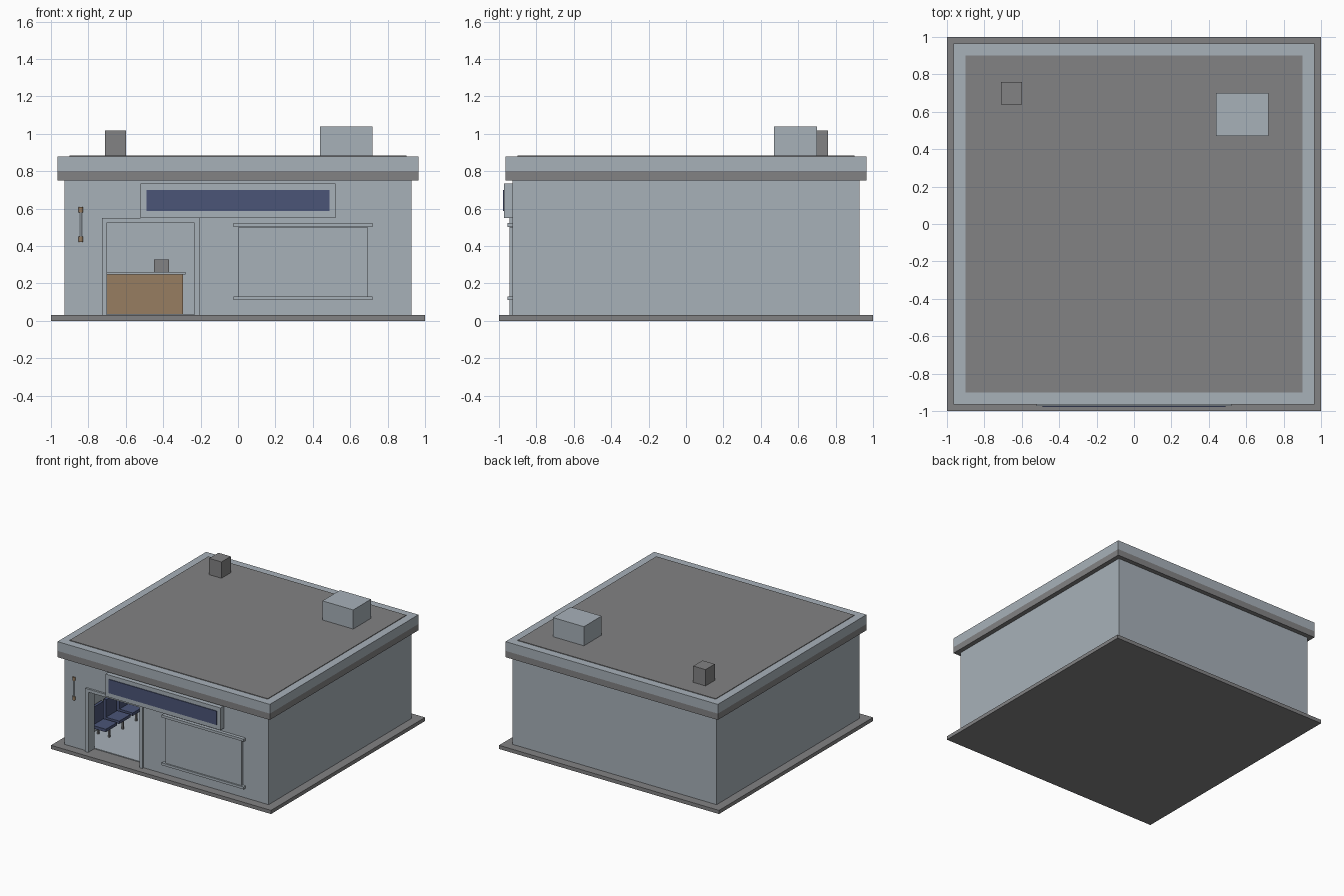
import bpy, bmesh, math
from mathutils import Vector

if "Cube" in bpy.data.objects:
    bpy.data.objects.remove(bpy.data.objects["Cube"])


def material(name, rgb):
    m = bpy.data.materials.new(name)
    m.diffuse_color = (*rgb, 1)
    m.use_nodes = True
    m.node_tree.nodes["Principled BSDF"].inputs["Base Color"].default_value = m.diffuse_color
    return m


PALE = material("pale blue grey", (0.39, 0.44, 0.485))
GREY = material("mid grey", (0.225, 0.225, 0.23))
BLUE = material("navy blue", (0.07, 0.09, 0.185))
WOOD = material("brown wood", (0.31, 0.205, 0.12))


def finish(name, bm, mat):
    bmesh.ops.recalc_face_normals(bm, faces=bm.faces)
    me = bpy.data.meshes.new(name)
    bm.to_mesh(me)
    bm.free()
    me.materials.append(mat)
    ob = bpy.data.objects.new(name, me)
    bpy.context.scene.collection.objects.link(ob)
    return ob


def extrude(name, points, direction, mat):
    """Closed outline pushed along a direction."""
    bm = bmesh.new()
    face = bm.faces.new([bm.verts.new(p) for p in points])
    res = bmesh.ops.extrude_face_region(bm, geom=[face])
    moved = [v for v in res["geom"] if isinstance(v, bmesh.types.BMVert)]
    bmesh.ops.translate(bm, verts=moved, vec=Vector(direction))
    return finish(name, bm, mat)


def box(name, x, y, z, mat):
    pts = [(x[0], y[0], z[0]), (x[1], y[0], z[0]), (x[1], y[1], z[0]), (x[0], y[1], z[0])]
    return extrude(name, pts, (0, 0, z[1] - z[0]), mat)


def cylinder(name, cx, cy, z, r, mat, sides=16):
    pts = [(cx + r * math.cos(2 * math.pi * i / sides),
            cy + r * math.sin(2 * math.pi * i / sides), z[0]) for i in range(sides)]
    ob = extrude(name, pts, (0, 0, z[1] - z[0]), mat)
    for p in ob.data.polygons:
        p.use_smooth = abs(p.normal.z) < 0.5
    for e in ob.data.edges:
        a, b = (ob.data.vertices[i].co.z for i in e.vertices)
        e.use_edge_sharp = abs(a - b) < 1e-6
    return ob


W, I = 0.928, 0.865          # outer and inner wall faces
DL, DR, DT = -0.70, -0.235, 0.525   # door opening

# Base slab and interior floor
box("base_slab", (-1, 1), (-1, 1), (0, 0.03), GREY)
box("shop_floor", (-I, I), (-I, I), (0.03, 0.036), PALE)

# Side and back walls in one U shaped plan
plan = [(-W, -I), (-W, W), (W, W), (W, -I), (I, -I), (I, I), (-I, I), (-I, -I)]
extrude("side_and_back_walls", [(x, y, 0.03) for x, y in plan], (0, 0, 0.72), PALE)

# Front wall with the doorway left open
elev = [(-W, 0.03), (-W, 0.75), (W, 0.75), (W, 0.03), (DR, 0.03), (DR, DT), (DL, DT), (DL, 0.03)]
extrude("front_wall", [(x, -W, z) for x, z in elev], (0, W - I, 0), PALE)

# Door frame
frame = [(-0.728, 0.03), (-0.728, 0.55), (-0.207, 0.55), (-0.207, 0.03),
         (DR, 0.03), (DR, DT), (DL, DT), (DL, 0.03)]
extrude("door_frame", [(x, -0.944, z) for x, z in frame], (0, 0.016, 0), PALE)

# Window pane with sill and head
box("window_pane", (0, 0.695), (-0.944, -W), (0.13, 0.50), PALE)
for name, z in (("window_sill", (0.11, 0.13)), ("window_head", (0.502, 0.523))):
    box(name, (-0.025, 0.72), (-0.955, -W), z, PALE)

# Blank sign board
box("sign_board", (-0.522, 0.522), (-0.973, -W), (0.55, 0.733), PALE)
box("sign_panel", (-0.49, 0.49), (-0.979, -0.973), (0.587, 0.70), BLUE)

# Striped pole bracket beside the door
cylinder("pole_tube", -0.84, -0.93, (0.45, 0.582), 0.006, PALE)
for name, z in (("pole_bottom_cap", (0.42, 0.45)), ("pole_top_cap", (0.58, 0.608))):
    cylinder(name, -0.84, -0.93, z, 0.012, WOOD)

# Roof: fascia, parapet and deck
R = 0.965
box("roof_fascia", (-R, R), (-R, R), (0.75, 0.802), GREY)
box("roof_parapet", (-R, R), (-R, R), (0.802, 0.878), PALE)
box("roof_deck", (-0.9, 0.9), (-0.9, 0.9), (0.878, 0.883), GREY)
box("air_conditioner", (0.438, 0.718), (0.47, 0.70), (0.88, 1.04), PALE)
box("roof_vent", (-0.71, -0.598), (0.64, 0.76), (0.88, 1.017), GREY)

# Reception counter and till
box("counter_body", (-0.86, -0.295), (0.60, 0.76), (0.036, 0.248), WOOD)
box("counter_top", (-0.862, -0.282), (0.585, 0.775), (0.248, 0.26), PALE)
box("till", (-0.45, -0.368), (0.64, 0.72), (0.26, 0.327), GREY)

# Waiting seats along the left wall
for i in range(3):
    y = -0.714 + 0.175 * i
    box(f"waiting_seat_{i+1}", (-0.83, -0.702), (y, y + 0.145), (0.108, 0.132), BLUE)
    box(f"waiting_back_{i+1}", (-0.845, -0.822), (y, y + 0.145), (0.108, 0.275), BLUE)
    for x in (-0.82, -0.72):
        box("waiting_leg", (x - 0.007, x + 0.007), (y + 0.065, y + 0.08), (0.036, 0.108), GREY)

# Styling chairs and mirrors along the right wall
for i, y in enumerate((-0.43, -0.02, 0.39)):
    cylinder(f"chair_base_{i+1}", 0.68, y, (0.036, 0.05), 0.06, GREY)
    cylinder(f"chair_post_{i+1}", 0.68, y, (0.05, 0.13), 0.018, PALE)
    box(f"chair_seat_{i+1}", (0.60, 0.76), (y - 0.08, y + 0.08), (0.13, 0.165), BLUE)
    box(f"chair_back_{i+1}", (0.585, 0.61), (y - 0.075, y + 0.075), (0.15, 0.33), BLUE)
    for s in (-1, 1):
        box("chair_arm", (0.61, 0.73), (y + s * 0.085 - 0.01, y + s * 0.085 + 0.01), (0.15, 0.22), GREY)
    box(f"mirror_{i+1}", (0.857, I), (y - 0.11, y + 0.11), (0.30, 0.56), PALE)
    box(f"station_shelf_{i+1}", (0.80, I), (y - 0.13, y + 0.13), (0.25, 0.27), WOOD)
